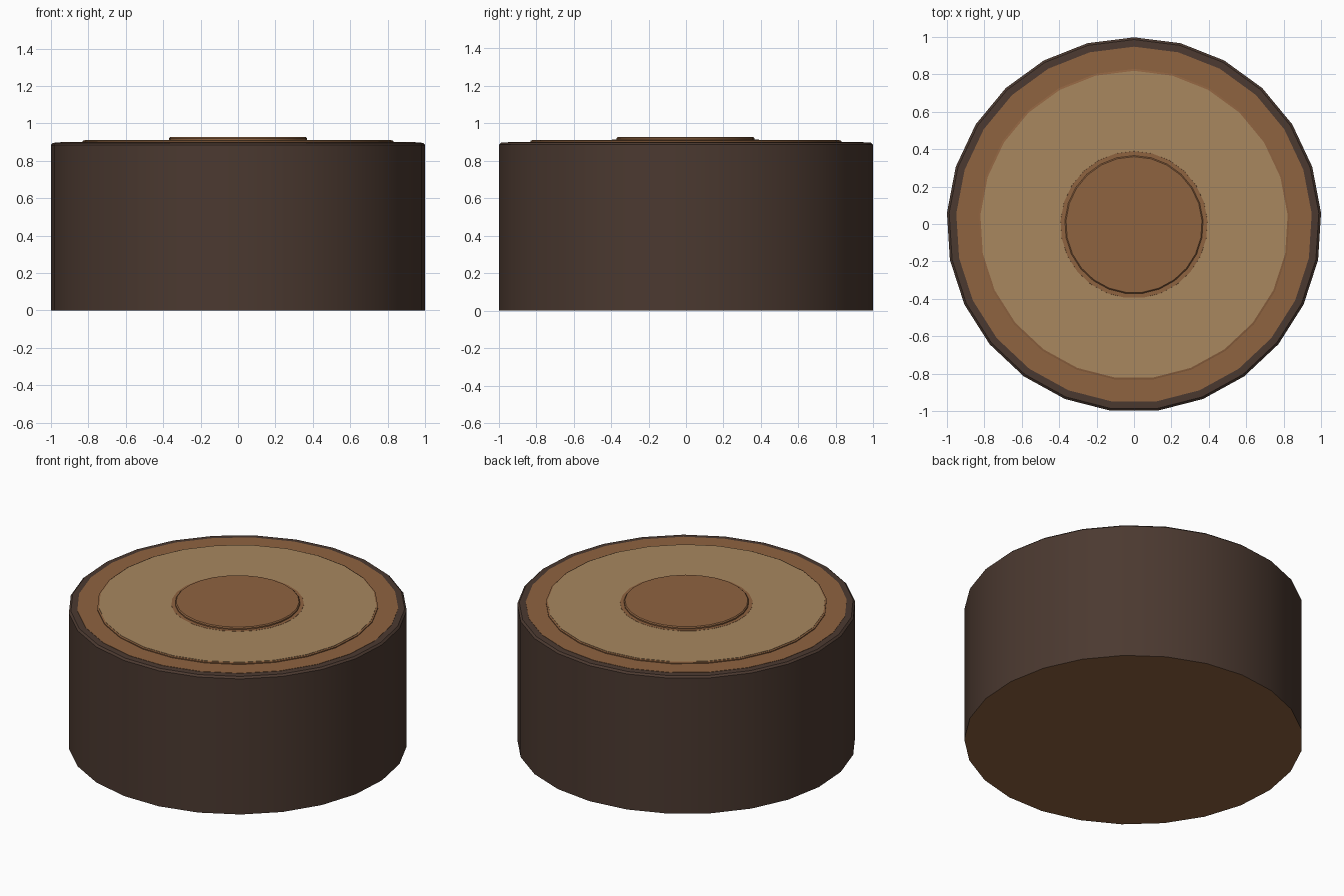
import bpy, bmesh, math

SIDES = 25
Y_SHIFT = -0.004  # centres the odd-sided outline


def material(name, hex_code):
    """Flat material from an sRGB hex code, stored as linear values."""
    srgb = [int(hex_code[i:i + 2], 16) / 255 for i in (0, 2, 4)]
    colour = [((c + 0.055) / 1.055) ** 2.4 for c in srgb] + [1.0]
    mat = bpy.data.materials.new(name)
    mat.use_nodes = True
    mat.diffuse_color = colour
    mat.node_tree.nodes["Principled BSDF"].inputs["Base Color"].default_value = colour
    return mat


def lathe(name, profile, mat):
    """Revolve (radius, z) points; radius 0 closes the surface in a flat cap."""
    bm = bmesh.new()
    rings = []
    for r, z in profile:
        ring = []
        for i in range(SIDES):
            a = math.pi / 2 + math.tau * i / SIDES
            ring.append(bm.verts.new((r * math.cos(a), r * math.sin(a) + Y_SHIFT, z)))
        rings.append(ring)
    for low, high in zip(rings, rings[1:]):
        for i in range(SIDES):
            j = (i + 1) % SIDES
            bm.faces.new((low[i], low[j], high[j], high[i]))
    bm.faces.new(rings[0][::-1])
    bm.faces.new(rings[-1])
    mesh = bpy.data.meshes.new(name)
    bm.to_mesh(mesh)
    bm.free()
    mesh.materials.append(mat)
    obj = bpy.data.objects.new(name, mesh)
    bpy.context.collection.objects.link(obj)
    bpy.ops.object.select_all(action='DESELECT')
    obj.select_set(True)
    bpy.context.view_layer.objects.active = obj
    bpy.ops.object.shade_smooth_by_angle(angle=math.radians(30))
    return obj


cube = bpy.data.objects.get("Cube")
if cube:
    bpy.data.objects.remove(cube)

bark_mat = material("dark bark", "4b3930")
brown_mat = material("brown wood", "8f6340")
tan_mat = material("tan wood", "a8875f")

# Bark shell with a softened top rim; its underside is bare wood
bark = lathe("bark", [(1.002, 0), (1.002, 0.885), (0.99, 0.896), (0.952, 0.898)], bark_mat)
bark.data.materials.append(brown_mat)
for face in bark.data.polygons:
    if face.normal.z < -0.9:
        face.material_index = 1

# Brown outer growth ring, and the thin lip around the tan wood
lathe("outer_ring", [(0.952, 0.88), (0.952, 0.9)], brown_mat)
lathe("inner_lip", [(0.833, 0.89), (0.833, 0.906), (0.823, 0.909)], brown_mat)

# Tan wood disc
lathe("tan_disc", [(0.823, 0.895), (0.823, 0.911)], tan_mat)

# Brown collar and raised core
lathe("core_collar", [(0.395, 0.905), (0.393, 0.912)], brown_mat)
lathe("core", [(0.37, 0.9), (0.37, 0.92), (0.364, 0.926)], brown_mat)
